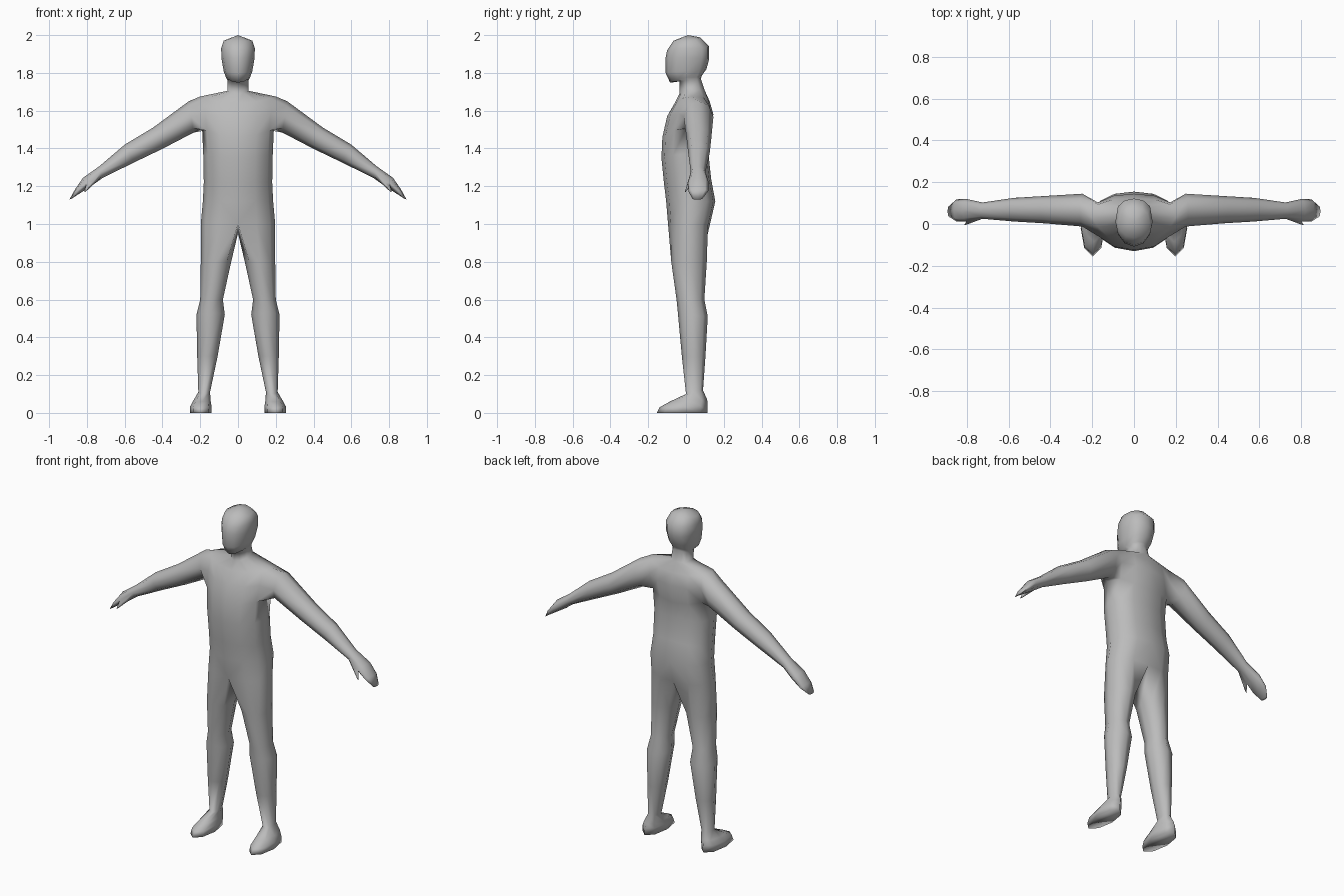
import bpy, bmesh
from math import sin, cos, pi
from mathutils import Vector

cube = bpy.data.objects.get("Cube")
if cube:
    bpy.data.objects.remove(cube)

bm = bmesh.new()


def half_ring(w, yf, yb, zf, zs, zb):
    """Half cross-section from front centre round the left side to back centre."""
    pts, yc, r = [], (yf + yb) / 2, (yb - yf) / 2
    for i in range(7):
        a = pi * i / 6
        c = cos(a) if i not in (0, 3, 6) else (1, 0, -1)[i // 3]
        y = yc - r * c if c >= 0 else yc + r * abs(c) ** 0.6
        z = zs + ((zf if c > 0 else zb) - zs) * c * c
        pts.append(bm.verts.new((w * sin(a) if i % 6 else 0, y, z)))
    return pts


def leg_ring(x0, x1, yf, yb, zf, zb):
    pts = []
    for i in range(8):
        a = pi * (i - 1) / 4
        t = (1 - cos(a)) / 2
        pts.append(bm.verts.new(((x0 + x1) / 2 + (x1 - x0) / 2 * sin(a),
                                 yf + (yb - yf) * t, zf + (zb - zf) * t)))
    return pts


def arm_ring(top, bottom, yf, yb):
    top, bottom = Vector((top[0], 0, top[1])), Vector((bottom[0], 0, bottom[1]))
    pts = []
    for i in range(8):
        a = pi * i / 4
        p = (top + bottom) / 2 + (top - bottom) / 2 * sin(a)
        p.y = (yf + yb) / 2 - (yb - yf) / 2 * cos(a)
        pts.append(bm.verts.new(p))
    return pts


def bridge(a, b, closed=True, skip=()):
    n = len(a)
    return [bm.faces.new((a[i], a[(i + 1) % n], b[(i + 1) % n], b[i]))
            for i in range(n if closed else n - 1) if i not in skip]


# Torso, neck and head: width, front y, back y, then front, side and back heights
trunk = [half_ring(*s) for s in (
    (.197, -.095, .125, 1.0, 1.0, .99),
    (.186, -.105, .155, 1.12, 1.12, 1.12),
    (.181, -.117, .133, 1.22, 1.22, 1.24),
    (.184, -.13, .118, 1.35, 1.37, 1.38),
    (.19, -.125, .125, 1.46, 1.505, 1.47),
    (.2, -.1, .145, 1.57, 1.59, 1.58),
    (.2, -.06, .125, 1.64, 1.675, 1.65),
    (.056, -.035, .098, 1.69, 1.705, 1.71),
    (.056, -.035, .078, 1.755, 1.76, 1.77),
    (.064, -.084, .084, 1.748, 1.775, 1.785),
    (.076, -.108, .108, 1.80, 1.81, 1.82),
    (.088, -.108, .122, 1.88, 1.88, 1.87),
    (.089, -.1, .122, 1.92, 1.93, 1.94),
    (.076, -.066, .075, 1.97, 1.97, 1.988))]
for k, (lo, hi) in enumerate(zip(trunk, trunk[1:])):
    bridge(lo, hi, False, (2, 3) if k in (4, 5) else ())
crown = bm.verts.new((0, .01, 2.0))
for p, q in zip(trunk[-1], trunk[-1][1:]):
    bm.faces.new((p, q, crown))

# Leg and foot, grown from the hip line and the crotch
ring = trunk[0] + [bm.verts.new((0, .03, .95))]
for s in ((.036, .197, -.078, .11, .80, .80),
          (.08, .2, -.05, .097, .60, .60),
          (.07, .22, -.043, .115, .53, .51),
          (.108, .216, -.022, .103, .30, .30),
          (.148, .21, 0, .09, .10, .12),
          (.145, .237, -.085, .112, .06, .07),
          (.14, .253, -.14, .115, .03, .04),
          (.14, .255, -.155, .115, 0, 0)):
    nxt = leg_ring(*s)
    bridge(ring, nxt)
    ring = nxt
bm.faces.new(ring)

# Arm and hand, grown from the shoulder opening
pit, mid, top = trunk[4:7]
ring = [mid[2], top[2], top[3], top[4], mid[4], pit[4], pit[3], pit[2]]
bm.verts.remove(mid[3])
for k, s in enumerate((
        ((.26, 1.65), (.235, 1.484), -.012, .145),
        ((.45, 1.51), (.40, 1.398), .003, .134),
        ((.60, 1.42), (.55, 1.326), .012, .125),
        ((.735, 1.305), (.715, 1.245), .025, .103),
        ((.82, 1.245), (.785, 1.195), .012, .12),
        ((.862, 1.185), (.836, 1.163), .012, .118),
        ((.892, 1.13), (.881, 1.134), .035, .085))):
    nxt = arm_ring(*s)
    sides = bridge(ring, nxt)
    if k == 4:
        thumb_root = sides[7]
    ring = nxt
bm.faces.new(ring)

# Thumb, drawn out of the front of the palm
centre = thumb_root.calc_center_median()
tip = Vector((.808, -.004, 1.172))
for t, size in ((.5, .55), (1, .2)):
    thumb_root = bmesh.ops.extrude_discrete_faces(bm, faces=[thumb_root])["faces"][0]
    here, goal = thumb_root.calc_center_median(), centre.lerp(tip, t)
    for v in thumb_root.verts:
        v.co = goal + (v.co - here) * size

bmesh.ops.recalc_face_normals(bm, faces=bm.faces)
for f in bm.faces:
    f.smooth = True
mesh = bpy.data.meshes.new("body")
bm.to_mesh(mesh)
bm.free()
body = bpy.data.objects.new("body", mesh)
bpy.context.collection.objects.link(body)

mirror = body.modifiers.new("mirror", 'MIRROR')
mirror.use_axis[0] = True
mirror.merge_threshold = .001

# Plain grey
grey = bpy.data.materials.new("plain grey")
grey.use_nodes = True
colour = (.5, .5, .5, 1)
grey.diffuse_color = colour
grey.node_tree.nodes["Principled BSDF"].inputs["Base Color"].default_value = colour
mesh.materials.append(grey)
